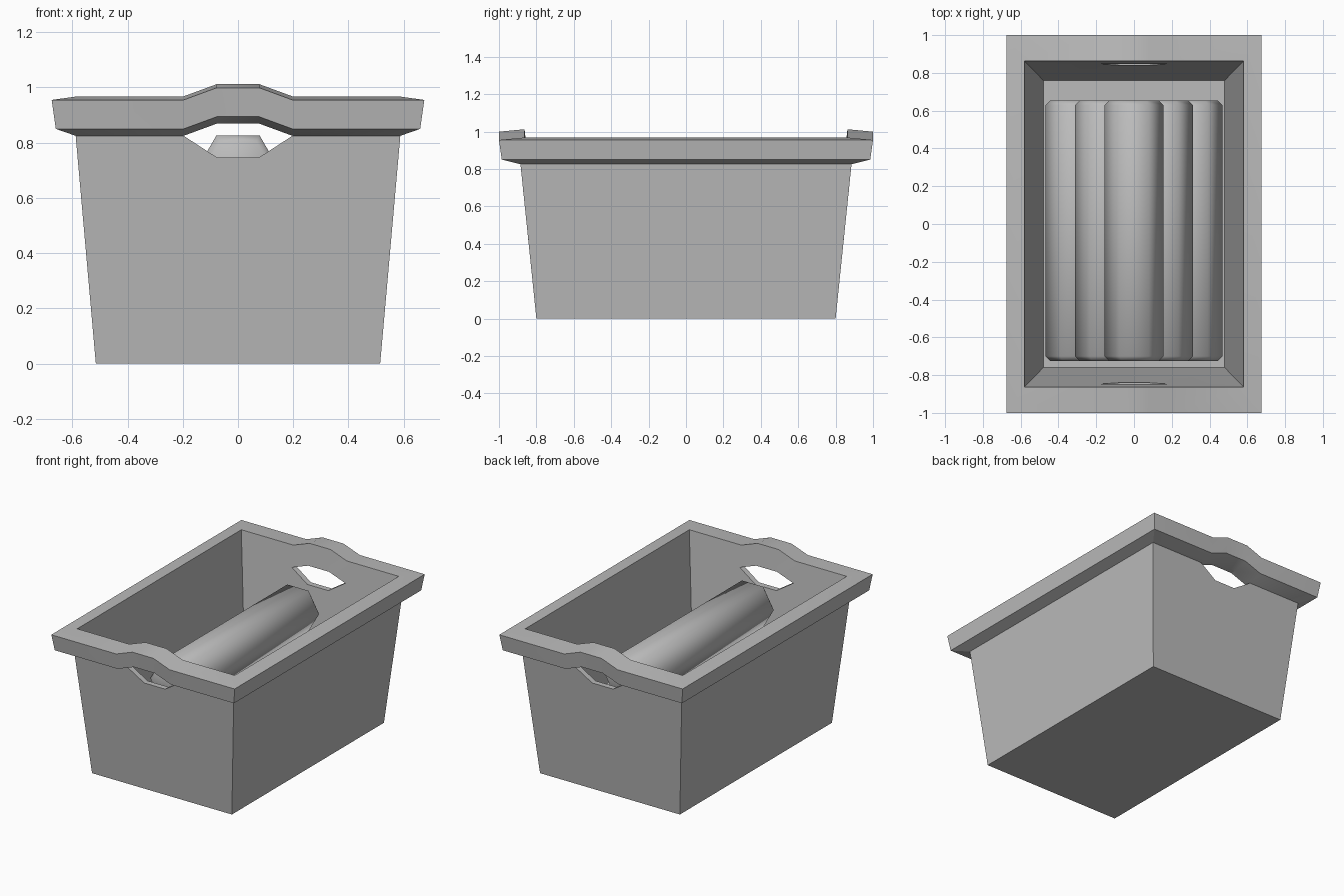
import bpy, bmesh
from math import cos, sin, tau

cube = bpy.data.objects.get("Cube")
if cube:
    bpy.data.objects.remove(cube)

grey = bpy.data.materials.new("plain grey")
grey.use_nodes = True
grey.diffuse_color = (0.5, 0.5, 0.5, 1)
grey.node_tree.nodes["Principled BSDF"].inputs["Base Color"].default_value = grey.diffuse_color


def finish(bm, name, angle):
    """Clean the mesh, add it to the scene and shade it."""
    bmesh.ops.remove_doubles(bm, verts=bm.verts, dist=0.0005)
    bmesh.ops.recalc_face_normals(bm, faces=bm.faces)
    mesh = bpy.data.meshes.new(name)
    bm.to_mesh(mesh)
    bm.free()
    mesh.materials.append(grey)
    obj = bpy.data.objects.new(name, mesh)
    bpy.context.collection.objects.link(obj)
    bpy.ops.object.select_all(action="DESELECT")
    obj.select_set(True)
    bpy.context.view_layer.objects.active = obj
    bpy.ops.object.shade_smooth_by_angle(angle=angle)
    return obj


def bridge(bm, a, b, segments=None):
    n = len(a)
    for i in segments or range(n):
        j = (i + 1) % n
        bm.faces.new((a[i], a[j], b[j], b[i]))


# Crate: rectangular rings with a handle kink in the front and back sides
HANDLE, GRIP, LIFT = 0.197, 0.077, 0.044


def ring(bm, hx, hy, z, lift=0, inset=0):
    front = [(-hx, 0), (-HANDLE, 0), (-GRIP, 1), (GRIP, 1), (HANDLE, 0), (hx, 0)]
    return [bm.verts.new((s * x, s * (inset * k - hy), z + lift * k))
            for s in (1, -1) for x, k in front]


bm = bmesh.new()
base = ring(bm, 0.515, 0.80, 0)
hole_low_out = ring(bm, 0.588, 0.885, 0.825, -0.078, 0.008)
hole_top_out = ring(bm, 0.588, 0.885, 0.825, LIFT)
rim_under = ring(bm, 0.66, 0.985, 0.85, LIFT)
rim_outer = ring(bm, 0.675, 1.0, 0.955, LIFT)
rim_inner = ring(bm, 0.58, 0.863, 0.968, LIFT)
hole_top_in = ring(bm, 0.565, 0.848, 0.825, LIFT)
hole_low_in = ring(bm, 0.565, 0.848, 0.825, -0.078, 0.008)
floor = ring(bm, 0.48, 0.76, 0.015)

bridge(bm, base, hole_low_out)
upper = (hole_top_out, rim_under, rim_outer, rim_inner, hole_top_in)
for a, b in zip(upper, upper[1:]):
    bridge(bm, a, b)
bridge(bm, hole_low_in, floor)
bm.faces.new(base)
bm.faces.new(floor)
# Thickness of the wall around the two hand holes
hole_segments = (1, 2, 3, 7, 8, 9)
bridge(bm, hole_low_out, hole_low_in, hole_segments)
bridge(bm, hole_top_out, hole_top_in, hole_segments)
finish(bm, "crate", 0.35)

# Six-sided bars with chamfered ends, stacked three, two, one
R, CHAMFER = 0.156, 0.025
ROW = R * 3 ** 0.5


def bar(name, cx, cz):
    bm = bmesh.new()
    stations = ((-0.725, R - CHAMFER), (-0.70, R), (0.63, R), (0.655, R - CHAMFER))
    rings = [[bm.verts.new((cx + r * cos(tau * i / 6), y, cz + r * sin(tau * i / 6)))
              for i in range(6)] for y, r in stations]
    for a, b in zip(rings, rings[1:]):
        bridge(bm, a, b)
    bm.faces.new(rings[0])
    bm.faces.new(rings[-1])
    finish(bm, name, 1.15)


for row, count in enumerate((3, 2, 1)):
    for i in range(count):
        bar(f"bar_row{row + 1}_{i + 1}", (2 * i - count + 1) * R, 0.016 + ROW * (row + 0.5))
